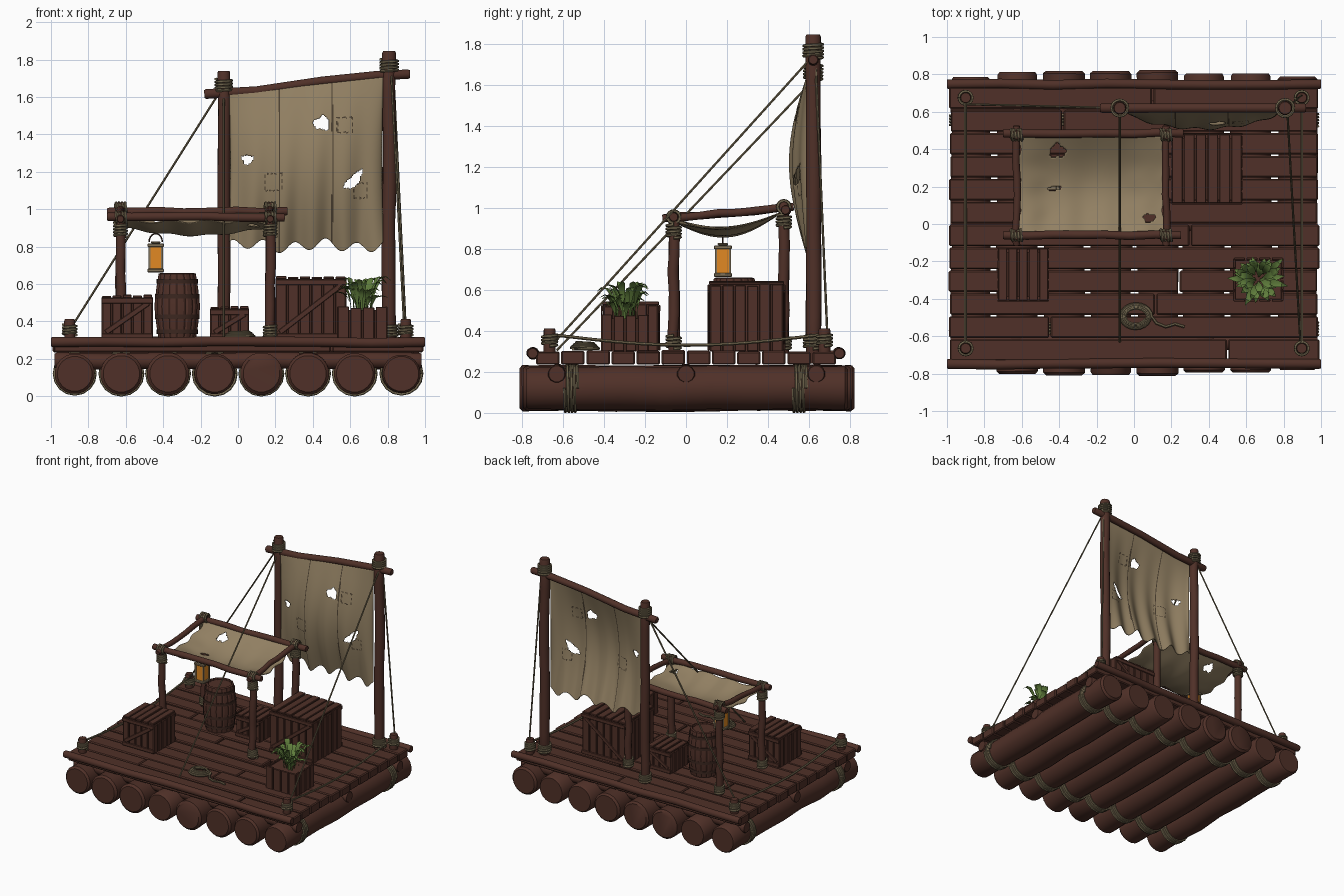
import bpy, bmesh, math, random
from math import sin, cos, pi
from mathutils import Vector, Matrix

if "Cube" in bpy.data.objects:
    bpy.data.objects.remove(bpy.data.objects["Cube"])
random.seed(4)

def mat(name, c):
    m = bpy.data.materials.new(name)
    m.diffuse_color = (*c, 1)
    m.use_nodes = True
    m.node_tree.nodes["Principled BSDF"].inputs["Base Color"].default_value = m.diffuse_color
    return m
WOOD = mat("dark_wood", (0.080, 0.030, 0.021))
HOOP = mat("darker_wood", (0.045, 0.020, 0.014))
CLOTH = mat("tan_canvas", (0.290, 0.218, 0.125))
STITCH = mat("stitch_brown", (0.07, 0.05, 0.03))
ROPE = mat("old_rope", (0.165, 0.132, 0.075))
GLASS = mat("amber_glass", (0.75, 0.25, 0.017))
METAL = mat("lantern_metal", (0.22, 0.17, 0.10))
LEAF = mat("leaf_green", (0.115, 0.205, 0.045))

def finish(name, bm, *mats, angle=40):
    me = bpy.data.meshes.new(name)
    bmesh.ops.recalc_face_normals(bm, faces=bm.faces)
    bm.to_mesh(me)
    bm.free()
    for m in mats:
        me.materials.append(m)
    for p in me.polygons:
        p.use_smooth = True
    me.set_sharp_from_angle(angle=math.radians(angle))
    ob = bpy.data.objects.new(name, me)
    bpy.context.collection.objects.link(ob)
    return ob

def sweep(name, pts, radii, m, sides=6):
    """Tube through points, with one radius or one per point."""
    bm = bmesh.new()
    pts = [Vector(p) for p in pts]
    if not isinstance(radii, (list, tuple)):
        radii = [radii] * len(pts)
    rings, nrm = [], None
    for i, p in enumerate(pts):
        t = (pts[min(i + 1, len(pts) - 1)] - pts[max(i - 1, 0)]).normalized()
        if nrm is None:
            nrm = t.orthogonal().normalized()
        nrm = (nrm - t * nrm.dot(t)).normalized()
        b = t.cross(nrm)
        rings.append([bm.verts.new(p + radii[i] * (nrm * cos(2 * pi * k / sides) + b * sin(2 * pi * k / sides)))
                      for k in range(sides)])
    for r0, r1 in zip(rings, rings[1:]):
        for k in range(sides):
            bm.faces.new((r0[k], r0[(k + 1) % sides], r1[(k + 1) % sides], r1[k]))
    bm.faces.new(rings[0])
    bm.faces.new(rings[-1])
    return finish(name, bm, m)

def pole(name, a, b, r, sides=12, n=7, wob=0.005):
    """Rough-cut pole with chamfered ends and a slight wobble."""
    a, b = Vector(a), Vector(b)
    c = min(0.015, r * 0.3) / (b - a).length
    ts = [0, c] + [i / n for i in range(1, n)] + [1 - c, 1]
    pts, rad = [], []
    for t in ts:
        w = wob if 0.05 < t < 0.95 else 0
        pts.append(a.lerp(b, t) + Vector([random.uniform(-w, w) for _ in range(3)]))
        rad.append(r * (0.88 if t in (0, 1) else random.uniform(0.96, 1.03)))
    return sweep(name, pts, rad, WOOD, sides)

def lashing(name, c, axis, r, turns, pitch=0.016, wire=0.008):
    """Helix of rope around an axis."""
    q = Vector((0, 0, 1)).rotation_difference(Vector(axis))
    n = int(turns * 16)
    sweep(name, [Vector(c) + q @ Vector((r * cos(2 * pi * i / 16), r * sin(2 * pi * i / 16),
          (i / 16 - turns / 2) * pitch)) for i in range(n + 1)], wire, ROPE, 5)

def rope(name, a, b, sag=0.0, r=0.006):
    a, b = Vector(a), Vector(b)
    sweep(name, [a.lerp(b, i / 16) - Vector((0, 0, sag * sin(pi * i / 16))) for i in range(17)], r, ROPE)

def box(bm, x0, x1, y0, y1, z0, z1, rot=None, bev=0.004):
    c = Vector(((x0 + x1) / 2, (y0 + y1) / 2, (z0 + z1) / 2))
    M = Matrix.Translation(c) @ (rot or Matrix()) @ Matrix.Diagonal((x1 - x0, y1 - y0, z1 - z0, 1))
    vs = bmesh.ops.create_cube(bm, size=1, matrix=M)["verts"]
    if bev:
        es = list({e for v in vs for e in v.link_edges})
        bmesh.ops.bevel(bm, geom=es, offset=bev, segments=1, affect='EDGES')

# Floating logs with rope lashings
for i in range(8):
    x = -0.873 + i * 0.2495
    e = 0.775 + 0.035 * sin(pi * (i + 0.5) / 8) + random.uniform(-0.01, 0.01)
    r = 0.106 if i in (0, 7) else 0.111
    pole(f"log_{i}", (x, -e, 0.12), (x, e + 0.01, 0.12), r, 20)
    for y in (-0.56, 0.555):
        lashing(f"log_rope_{i}", (x, y, 0.121), (0, 1, 0), r + 0.004, 4)

# Cross beams and deck edge poles
for y in (-0.63, 0, 0.635):
    pole("cross_beam", (-0.98, y, 0.19), (0.98, y, 0.19), 0.045)
for y in (-0.748, 0.748):
    pole("edge_pole", (-1, y, 0.29), (1, y, 0.29), 0.027)

# Deck planks, each row split at a seam
bm = bmesh.new()
seams = [0.5, -0.45, 0.115, 0.24, -0.52, 0.3, -0.2, 0.35, -0.6, 0.25, -0.38, 0.1]
for j, s in enumerate(seams):
    y = -0.735 + j * 0.1225
    for x0, x1 in ((-0.985, s - 0.004), (s + 0.004, 0.985)):
        d = [random.uniform(-0.006, 0.006) for _ in range(3)]
        box(bm, x0 + (d[0] if x0 < -0.9 else 0), x1 + (d[1] if x1 > 0.9 else 0),
            y + 0.004, y + 0.1185, 0.235, 0.302 + d[2], bev=0.007)
finish("deck_planks", bm, WOOD, angle=25)

# Masts, yard and lashings
MY = 0.62
for nm, x, top, r, zl in (("left", -0.076, 1.74, 0.034, 1.66), ("right", 0.808, 1.845, 0.037, 1.765)):
    pole(f"{nm}_mast", (x, MY, 0.24), (x, MY, top), r, 14)
    lashing(f"{nm}_mast_top_rope", (x, MY, zl), (0, 0, 1), r + 0.009, 4.5)
    lashing(f"{nm}_mast_base_rope", (x, MY, 0.345), (0, 0, 1), r + 0.007, 4)
sweep("yard", [(-0.18, MY, 1.615), (-0.17, MY, 1.616), (0.1, MY, 1.632), (0.45, MY, 1.685),
               (0.75, MY, 1.715), (0.91, MY, 1.722), (0.92, MY, 1.722)],
      [0.022, 0.027, 0.026, 0.025, 0.026, 0.026, 0.021], WOOD, 12)

def cloth(name, f, plan, nx, ny, holes, seams=(), patches=()):
    """Torn cloth: holes and stitches are tested in the flat plan coordinates."""
    bm = bmesh.new()
    V = [[bm.verts.new(f(i / nx, j / ny)) for j in range(ny + 1)] for i in range(nx + 1)]
    for i in range(nx):
        for j in range(ny):
            c = f((i + .5) / nx, (j + .5) / ny)
            a, b = plan(c)
            torn = False
            for hx, hz, rx, rz, k in holes:
                dx, dz = a - hx, b - hz - k * (a - hx)
                th = math.atan2(dz, dx)
                torn |= math.hypot(dx / rx, dz / rz) < 1 + 0.15 * sin(3 * th + hx * 9) + 0.08 * sin(5 * th)
            if torn:
                continue
            fc = bm.faces.new((V[i][j], V[i + 1][j], V[i + 1][j + 1], V[i][j + 1]))
            if any(abs(a - s) < 0.0036 for s in seams):
                fc.material_index = 1
            for px, pz, w, h in patches:
                m = max(abs(a - px) - w, abs(b - pz) - h)
                if abs(m) < 0.0042 and (i + j) % 5 < 3:
                    fc.material_index = 1
    bmesh.ops.delete(bm, geom=[v for v in bm.verts if not v.link_faces], context='VERTS')
    ob = finish(name, bm, CLOTH, STITCH, angle=80)
    mod = ob.modifiers.new("thickness", 'SOLIDIFY')
    mod.thickness, mod.offset = 0.005, 0

# Sail: billows forward, ragged lower hem
def sail(u, v):
    x = -0.045 + 0.82 * u + 0.01 * sin(pi * v) * (0.5 - u)
    top = 1.615 + 0.09 * u
    bot = 0.805 + 0.028 * sin(u * 31 + 1.0) + 0.012 * sin(u * 13)
    y = 0.60 - 0.09 * sin(pi * v) * sin(pi * u) ** 0.6 + 0.012 * (1 - v) * sin(u * 31)
    return Vector((x, y, bot + (top - bot) * v))
cloth("sail", sail, lambda c: (c.x, c.z), 125, 125,
      [(0.45, 1.46, 0.042, 0.036, 0), (0.05, 1.265, 0.03, 0.024, 0), (0.62, 1.155, 0.048, 0.034, 0.8)],
      (0.22, 0.505), [(0.57, 1.45, 0.04, 0.04), (0.19, 1.145, 0.045, 0.045), (0.655, 1.10, 0.035, 0.04)])

# Canopy frame: posts, rails and lashings
for x in (-0.628, 0.172):
    for y, z in ((-0.06, 0.955), (0.477, 1.005)):
        pole("canopy_post", (x, y, 0.29), (x, y, z + 0.03), 0.027)
        lashing("canopy_post_rope", (x, y, z - 0.07), (0, 0, 1), 0.033, 4)
        lashing("canopy_post_base_rope", (x, y, 0.345), (0, 0, 1), 0.033, 4)
        lashing("canopy_rail_rope", (x, y, z), (1, 0, 0), 0.03, 4)
    pole("canopy_side_rail", (x, -0.115, 0.948), (x, 0.525, 1.005), 0.02)
pole("canopy_front_rail", (-0.70, -0.06, 0.96), (0.25, -0.06, 0.955), 0.023)
pole("canopy_back_rail", (-0.70, 0.485, 0.985), (0.265, 0.485, 0.99), 0.023)

# Canopy cloth: sags in the middle
def awning(u, v):
    s = sin(pi * v)
    z = 0.935 + 0.045 * v - s * (0.05 + 0.045 * sin(pi * u)) + 0.008 * sin(u * 24) * (1 - v)
    return Vector((-0.615 + 0.775 * u + 0.01 * sin(v * 20) * (2 * u - 1), -0.05 + 0.52 * v, z))
cloth("canopy_cloth", awning, lambda c: (c.x, c.y), 90, 64,
      [(-0.41, 0.39, 0.042, 0.036, 0), (-0.43, 0.19, 0.035, 0.01, 0.1), (0.08, 0.03, 0.03, 0.022, 0)])

# Corner bollards, side ropes and mast stays
for x in (-0.9, 0.897):
    for y in (-0.665, 0.675):
        pole("bollard", (x, y, 0.27), (x, y, 0.412), 0.03, n=3, wob=0)
        lashing("bollard_rope", (x, y, 0.355), (0, 0, 1), 0.035, 3.5)
    rope("side_rope", (x, -0.64, 0.38), (x, 0.65, 0.38), 0.05, 0.008)
rope("left_back_stay", (-0.09, 0.62, 1.64), (-0.89, 0.64, 0.37))
rope("left_front_stay", (-0.076, 0.60, 1.60), (-0.076, -0.63, 0.305))
rope("right_front_stay", (0.82, 0.60, 1.72), (0.89, -0.645, 0.34))
rope("right_back_stay", (0.83, 0.63, 1.74), (0.897, 0.69, 0.36))

# Crates: core, slats, rails and diagonal braces
def crate(name, x0, x1, y0, y1, z1, n, lid=True):
    bm = bmesh.new()
    z0, t = 0.30, 0.014
    box(bm, x0 + t, x1 - t, y0 + t, y1 - t, z0, z1 - (0.012 if lid else 0.03), bev=0)
    for i in range(n):
        a, b = i / n, (i + 1) / n
        xa, xb = x0 + (x1 - x0) * a + 0.004, x0 + (x1 - x0) * b - 0.004
        ya, yb = y0 + (y1 - y0) * a + 0.004, y0 + (y1 - y0) * b - 0.004
        zt = z1 - 0.01 - random.uniform(0, 0.012)
        for s in (y0, y1 - t):
            box(bm, xa, xb, s, s + t, z0, zt, bev=0.003)
        for s in (x0, x1 - t):
            box(bm, s, s + t, ya, yb, z0, zt, bev=0.003)
        if lid:
            box(bm, xa, xb, y0 - 0.004, y1 + 0.004, z1 - 0.014, z1 + random.uniform(-0.003, 0.003), bev=0.003)
    if lid:
        w, h = x1 - x0, z1 - z0
        rot = Matrix.Rotation(-math.atan2(h - 0.07, w - 0.03), 4, 'Y')
        L = math.hypot(w - 0.03, h - 0.07) / 2 - 0.01
        cx, cz = (x0 + x1) / 2, (z0 + z1) / 2
        for s in (y0 - 0.01, y1):
            box(bm, x0, x1, s, s + 0.01, z0 + 0.005, z0 + 0.035, bev=0.003)
            box(bm, x0, x1, s, s + 0.01, z1 - 0.045, z1 - 0.015, bev=0.003)
            box(bm, cx - L, cx + L, s + 0.001, s + 0.009, cz - 0.014, cz + 0.014, rot, 0.003)
    finish(name, bm, WOOD, angle=25)
crate("left_crate", -0.73, -0.455, -0.405, -0.135, 0.54, 5)
crate("small_crate", -0.15, 0.06, 0.19, 0.40, 0.48, 4)
crate("large_crate", 0.20, 0.58, 0.115, 0.475, 0.64, 6)
crate("planter_box", 0.53, 0.80, -0.415, -0.18, 0.49, 4, lid=False)

# Plant: arching blades
bm = bmesh.new()
for i in range(34):
    a = i * 2.4
    d = Vector((cos(a), sin(a), 0))
    side = Vector((-sin(a), cos(a), 0))
    base = Vector((0.665, -0.297, 0.45)) + d * random.uniform(0.0, 0.07)
    reach, rise = random.uniform(0.05, 0.12), random.uniform(0.08, 0.2)
    prev = None
    for k, w in enumerate((0.004, 0.005, 0.016, 0.02, 0.013, 0.001)):
        t = k / 5
        p = base + d * reach * t ** 1.5 + Vector((0, 0, rise * sin(t * 2.1)))
        cur = [bm.verts.new(p - side * w), bm.verts.new(p - Vector((0, 0, w * 0.35))), bm.verts.new(p + side * w)]
        if prev:
            for q in (0, 1):
                bm.faces.new((prev[q], prev[q + 1], cur[q + 1], cur[q]))
        prev = cur
finish("plant_leaves", bm, LEAF)

# Barrel: bulging staves with grooves, hoops
bm = bmesh.new()
prof = [(0.088, 0.30), (0.1, 0.305), (0.112, 0.38), (0.123, 0.48), (0.112, 0.58), (0.1, 0.655), (0.088, 0.66), (0.086, 0.645)]
rings = [[bm.verts.new((-0.325 + g * cos(pi * k / 32), 0.235 + g * sin(pi * k / 32), z))
          for k in range(64) for g in [r * (0.955 if k % 4 == 0 else 1)]] for r, z in prof]
for r0, r1 in zip(rings, rings[1:]):
    for k in range(64):
        bm.faces.new((r0[k], r0[(k + 1) % 64], r1[(k + 1) % 64], r1[k]))
bm.faces.new(rings[0])
bm.faces.new(rings[-1])
finish("barrel", bm, WOOD, angle=25)
for z, r in ((0.345, 0.110), (0.425, 0.119), (0.535, 0.119), (0.615, 0.110)):
    sweep("barrel_hoop", [(-0.325, 0.235, z - 0.011), (-0.325, 0.235, z + 0.011)], r, HOOP, 32)

# Lantern: amber glass, metal caps and corner bars, hook
LX, LY = -0.44, 0.18
bm = bmesh.new()
box(bm, LX - 0.034, LX + 0.034, LY - 0.034, LY + 0.034, 0.68, 0.80, bev=0)
finish("lantern_glass", bm, GLASS)
bm = bmesh.new()
for z0, z1, w in ((0.663, 0.682, 0.044), (0.798, 0.817, 0.044), (0.817, 0.828, 0.026)):
    box(bm, LX - w, LX + w, LY - w, LY + w, z0, z1)
for sx in (-0.034, 0.034):
    for sy in (-0.034, 0.034):
        box(bm, LX + sx - 0.005, LX + sx + 0.005, LY + sy - 0.005, LY + sy + 0.005, 0.68, 0.80, bev=0)
finish("lantern_frame", bm, METAL)
sweep("lantern_hook", [(LX + 0.035 * cos(a * pi / 10), LY, 0.825 + 0.045 * sin(a * pi / 10)) for a in range(11)],
      0.004, HOOP)

# Coiled rope on the deck, with a loose tail
coil = [(0.01 + (0.085 - 0.0004 * i) * cos(i * pi / 10), -0.495 + (0.07 - 0.0004 * i) * sin(i * pi / 10),
         0.312 + 0.0004 * i) for i in range(80)]
tail = [(0.27, -0.55, 0.311), (0.22, -0.535, 0.311), (0.17, -0.55, 0.311), (0.12, -0.53, 0.311)]
sweep("rope_coil", tail + coil, 0.008, ROPE)
